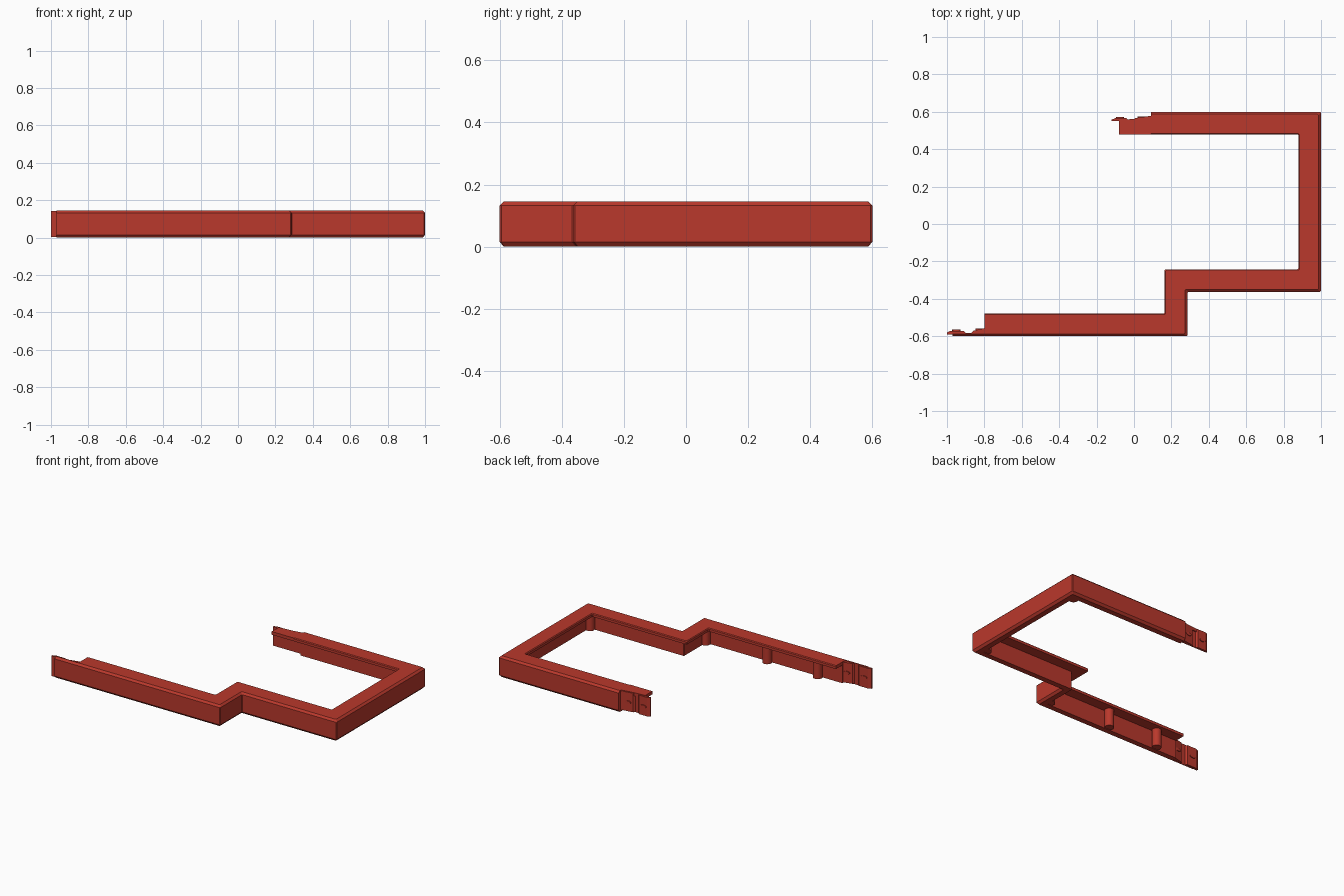
import bpy, bmesh, math
from mathutils import Vector

if "Cube" in bpy.data.objects:
    bpy.data.objects.remove(bpy.data.objects["Cube"])

red = bpy.data.materials.new("brick_red")
red.diffuse_color = (0.49, 0.04, 0.025, 1)
red.use_nodes = True
red.node_tree.nodes["Principled BSDF"].inputs["Base Color"].default_value = red.diffuse_color
H = 0.146  # frame height


def finish(bm, name):
    bmesh.ops.recalc_face_normals(bm, faces=bm.faces[:])
    me = bpy.data.meshes.new(name)
    bm.to_mesh(me)
    bm.free()
    me.materials.append(red)
    ob = bpy.data.objects.new(name, me)
    bpy.context.collection.objects.link(ob)
    return ob


def offset_path(path, d, cut=0.005):
    """Shift a path to its left by d and chamfer its corners."""
    pts = [Vector(p) for p in path]
    dirs = [(b - a).normalized() for a, b in zip(pts, pts[1:])]
    left = [Vector((-v.y, v.x)) for v in dirs]
    out = [pts[0] + left[0] * d]
    for i in range(1, len(pts) - 1):
        m = pts[i] + (left[i - 1] + left[i]) * d
        out += [m - dirs[i - 1] * cut, m + dirs[i] * cut]
    return out + [pts[-1] + left[-1] * d]


def sweep(name, path, profile):
    """Sweep a closed (inset, z) profile along a right-angled path."""
    bm = bmesh.new()
    rails = [[bm.verts.new((p.x, p.y, z)) for p in offset_path(path, d)]
             for d, z in profile]
    for a, b in zip(rails, rails[1:] + rails[:1]):
        for i in range(len(a) - 1):
            bm.faces.new((a[i], a[i + 1], b[i + 1], b[i]))
    for end in (0, -1):
        bm.faces.new([r[end] for r in rails])
    return finish(bm, name)


def prism(name, outline, z0, z1):
    bm = bmesh.new()
    lo = [bm.verts.new((x, y, z0)) for x, y in outline]
    hi = [bm.verts.new((x, y, z1)) for x, y in outline]
    n = len(lo)
    for i in range(n):
        j = (i + 1) % n
        bm.faces.new((lo[i], lo[j], hi[j], hi[i]))
    bm.faces.new(lo)
    bm.faces.new(hi)
    return finish(bm, name)


# Main frame: thick outer wall with an inward top ledge
path = [(-0.80, -0.60), (0.285, -0.60), (0.285, -0.363), (1.0, -0.363),
        (1.0, 0.60), (0.09, 0.60)]
ledge = [(0, 0.015), (0, H - 0.013), (0.013, H), (0.116, H), (0.121, H - 0.005),
         (0.121, 0.124), (0.05, 0.124), (0.05, 0), (0.013, 0)]
sweep("frame", path, ledge)

# Front arm: outer skin runs on past the ledge
skin = [(0, 0.015), (0, H - 0.013), (0.013, H), (0.018, H), (0.018, 0), (0.013, 0)]
sweep("front_wall_end", [(-0.97, -0.60), (-0.80, -0.60)], skin)

# Front stepped joint tongue
prism("front_tongue", [(-0.78, -0.59), (-1.0, -0.59), (-1.0, -0.58), (-0.98, -0.571),
                       (-0.91, -0.571), (-0.90, -0.583), (-0.87, -0.583),
                       (-0.86, -0.571), (-0.80, -0.557), (-0.78, -0.557)],
      0.004, H - 0.004)

# Back arm: ledge runs on past the outer wall
prism("back_ledge_end", [(-0.08, 0.479), (0.09, 0.479), (0.09, 0.575), (0.03, 0.565),
                         (-0.08, 0.555)], 0.124, H)

# Back stepped joint tongue
prism("back_tongue", [(0.10, 0.58), (0.08, 0.577), (0.005, 0.566),
                      (-0.005, 0.556), (-0.03, 0.556), (-0.04, 0.566),
                      (-0.10, 0.566), (-0.12, 0.558), (-0.12, 0.55), (0.10, 0.55)],
      0.012, H - 0.004)

# Small oval catches on the tongues
for i, (x, y) in enumerate([(-0.95, -0.571), (-0.825, -0.564),
                            (0.04, 0.570), (-0.075, 0.566)]):
    bm = bmesh.new()
    bmesh.ops.create_cone(bm, cap_ends=True, segments=12, radius1=0.022,
                          radius2=0.022, depth=0.012)
    ob = finish(bm, f"catch_{i + 1}")
    ob.scale = (1, 0.45, 1)
    ob.rotation_euler = (math.pi / 2, 0, 0)
    ob.location = (x, y, 0.075)

# Round mounting posts against the wall, under the ledge
for i, (x, y) in enumerate([(-0.627, -0.53), (-0.245, -0.53), (0.225, -0.535),
                            (0.935, -0.298), (0.935, 0.535)]):
    bm = bmesh.new()
    bmesh.ops.create_cone(bm, cap_ends=True, segments=24, radius1=0.03,
                          radius2=0.03, depth=0.126)
    ob = finish(bm, f"mounting_post_{i + 1}")
    ob.location = (x, y, 0.066)
    bpy.ops.object.select_all(action='DESELECT')
    ob.select_set(True)
    bpy.context.view_layer.objects.active = ob
    bpy.ops.object.shade_smooth_by_angle(angle=math.radians(35))
